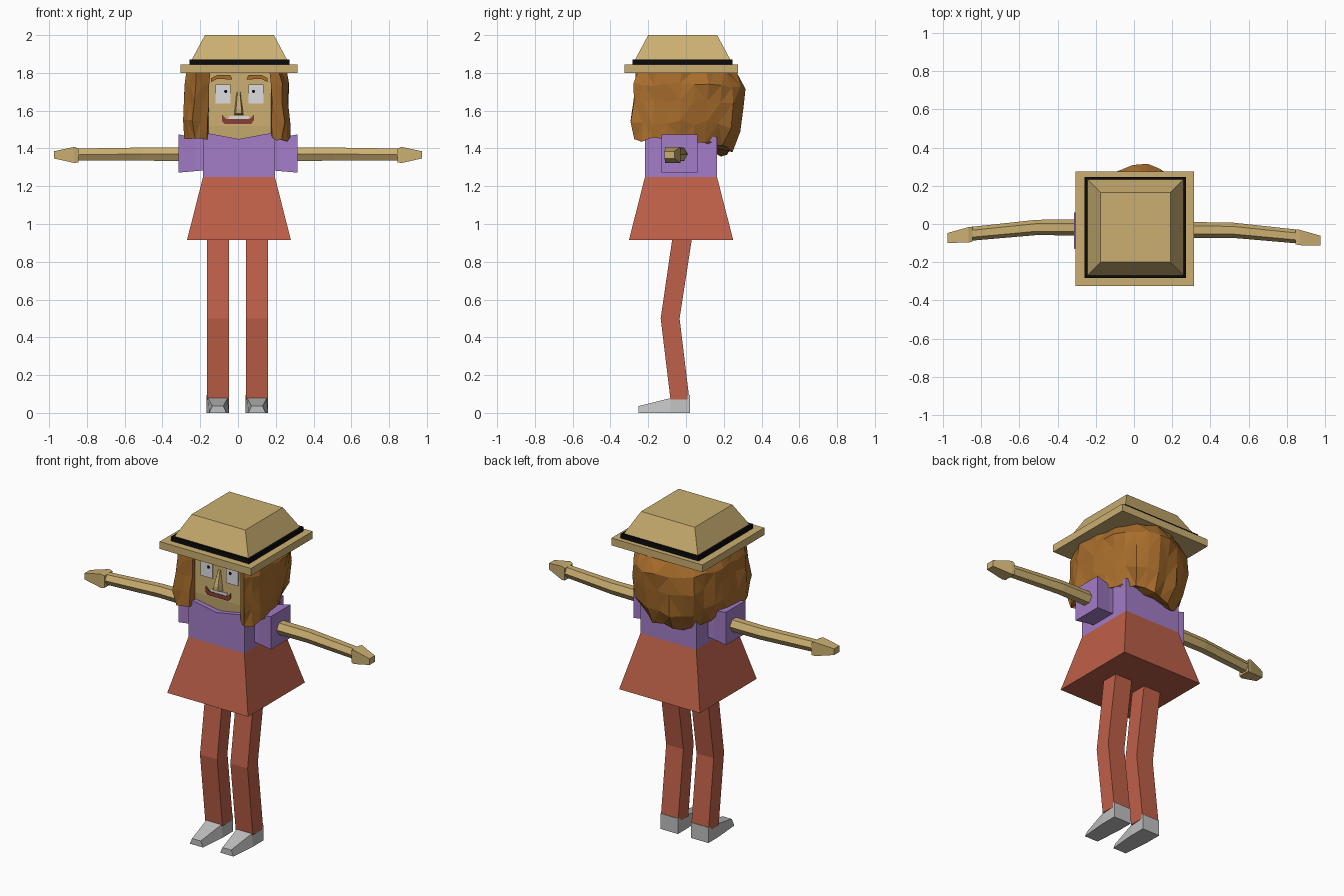
import bpy, bmesh, math, random
from mathutils import Vector

if "Cube" in bpy.data.objects:
    bpy.data.objects.remove(bpy.data.objects["Cube"])

random.seed(4)


def material(name, r, g, b):
    m = bpy.data.materials.new(name)
    lin = [((c / 255 + 0.055) / 1.055) ** 2.4 if c > 10 else c / 255 / 12.92 for c in (r, g, b)]
    m.diffuse_color = (*lin, 1)
    m.use_nodes = True
    m.node_tree.nodes["Principled BSDF"].inputs["Base Color"].default_value = m.diffuse_color
    return m


SKIN = material("straw skin", 203, 175, 113)
PURPLE = material("purple shirt", 163, 124, 199)
RED = material("brick red", 190, 96, 72)
HAIR = material("ginger hair", 168, 109, 44)
GREY = material("shoe grey", 192, 192, 192)
WHITE = material("white", 222, 222, 224)
BLACK = material("black", 10, 10, 10)
MAROON = material("lip maroon", 135, 62, 52)


def finish(name, bm, mat):
    bmesh.ops.recalc_face_normals(bm, faces=bm.faces)
    me = bpy.data.meshes.new(name)
    bm.to_mesh(me)
    bm.free()
    me.materials.append(mat)
    ob = bpy.data.objects.new(name, me)
    bpy.context.collection.objects.link(ob)
    return ob


def loft(name, rings, mat, closed=False):
    """Skin a list of equal-length rings and cap the ends."""
    bm = bmesh.new()
    vs = [[bm.verts.new(p) for p in r] for r in rings]
    n = len(rings[0])
    for a, b in zip(vs, vs[1:]):
        for i in range(n):
            j = (i + 1) % n
            bm.faces.new((a[i], a[j], b[j], b[i]))
    bm.faces.new(vs[0])
    bm.faces.new(vs[-1])
    return finish(name, bm, mat)


def rect(x0, x1, y0, y1, z):
    return [(x0, y0, z), (x1, y0, z), (x1, y1, z), (x0, y1, z)]


def box(name, x0, x1, y0, y1, z0, z1, mat):
    return loft(name, [rect(x0, x1, y0, y1, z0), rect(x0, x1, y0, y1, z1)], mat)


def plate(name, pts, y, mat, t=0.008):
    """Thin facial plate from an x-z outline."""
    return loft(name, [[(x, y, z) for x, z in pts], [(x, y - t, z) for x, z in pts]], mat)


# Hat
box("hat_brim", -0.305, 0.315, -0.325, 0.275, 1.80, 1.845, SKIN)
box("hat_band", -0.258, 0.272, -0.282, 0.247, 1.845, 1.872, BLACK)
loft("hat_crown", [rect(-0.25, 0.265, -0.275, 0.24, 1.86),
                   rect(-0.175, 0.19, -0.20, 0.165, 2.0)], SKIN)

# Skirt and shirt, with a shallow V neckline at the front
loft("skirt", [rect(-0.27, 0.28, -0.302, 0.25, 0.915),
               rect(-0.185, 0.195, -0.217, 0.164, 1.25)], RED)
top = [(-0.185, -0.217, 1.485), (0.005, -0.217, 1.45), (0.195, -0.217, 1.485),
       (0.195, 0.164, 1.46), (0.005, 0.164, 1.45), (-0.185, 0.164, 1.46)]
loft("shirt", [[(x, y, 1.25) for x, y, z in top], top], PURPLE)

# Head
loft("head", [rect(-0.165, 0.175, -0.18, 0.15, 1.42), rect(-0.18, 0.19, -0.188, 0.15, 1.52),
              rect(-0.18, 0.19, -0.183, 0.15, 1.81)], SKIN)

# Face
for side, x in (("left", -0.08), ("right", 0.095)):
    s = 1 if x > 0 else -1
    plate(side + "_eye", [(x - .04, 1.637), (x + .04, 1.637), (x + .04, 1.738), (x - .04, 1.738)],
          -0.181, WHITE, 0.012)
    p = x + (0.015 if s < 0 else -0.013)
    plate(side + "_pupil", [(p + .009 * math.cos(a), 1.702 + .009 * math.sin(a))
                            for a in (math.tau * k / 6 for k in range(6))], -0.192, BLACK, 0.004)
    plate(side + "_brow", [(x - s * .05, 1.765), (x - s * .04, 1.788), (x + s * .03, 1.788),
                           (x + s * .062, 1.772), (x + s * .062, 1.752), (x + s * .03, 1.768)],
          -0.181, HAIR, 0.012)
plate("lips", [(-.085, 1.545), (-.07, 1.53), (.07, 1.53), (.085, 1.55), (.085, 1.578),
               (.06, 1.555), (-.06, 1.555), (-.085, 1.578)], -0.183, MAROON, 0.012)
plate("teeth", [(-.055, 1.553), (.055, 1.553), (.06, 1.572), (-.045, 1.572)], -0.183, WHITE, 0.009)
loft("nose", [[(-.022, -.18, 1.575), (.03, -.18, 1.575), (.02, -.222, 1.585), (-.012, -.222, 1.585)],
              [(-.018, -.18, 1.61), (.026, -.18, 1.61), (.018, -.222, 1.61), (-.01, -.222, 1.61)],
              [(-.008, -.18, 1.70), (.016, -.18, 1.70), (.01, -.19, 1.70), (-.002, -.19, 1.70)]], SKIN)

# Hair: columns swept from one front lock round the back to the other (x, y, lower z)
columns = [(-.165, -.24, 1.44), (-.24, -.29, 1.45), (-.295, -.18, 1.46), (-.29, -.03, 1.45),
           (-.27, .10, 1.42), (-.21, .22, 1.37), (-.08, .285, 1.36), (.07, .315, 1.39),
           (.19, .25, 1.41), (.25, .12, 1.44), (.275, -.03, 1.45), (.28, -.18, 1.45),
           (.245, -.29, 1.44), (.185, -.24, 1.46)]
steps = (0, 0.2, 0.45, 0.75, 1)
front_scale = (0.9, 0.95, 0.95, 0.99, 0.97)
back_scale = (0.82, 1.0, 0.98, 0.93, 0.76)
dense = []
for a, b in zip(columns, columns[1:]):
    dense += [a, tuple((p + q) / 2 for p, q in zip(a, b))]
dense.append(columns[-1])
rings = []
for x, y, low in dense:
    w = min(1, max(0, (y + 0.1) / 0.3))
    outer, inner = [], []
    for t, f, k in zip(steps, front_scale, back_scale):
        s = f * (1 - w) + k * w + random.uniform(-0.03, 0.03)
        z = 1.81 + (low - 1.81) * t + (random.uniform(-0.012, 0.012) if t else 0)
        outer.append((x * s, y * s, z))
        inner.append((max(-.182, min(.192, x * .95)), max(-.192, min(.15, y * .8)),
                      z + (0.02 if t == 1 else 0)))
    rings.append(outer + inner[::-1])
hair = loft("hair", rings, HAIR)
bm = bmesh.new()
bm.from_mesh(hair.data)
bmesh.ops.triangulate(bm, faces=bm.faces)
bm.to_mesh(hair.data)
bm.free()


def cross(x, cy, cz, r, n=6):
    return [(x, cy + r * math.cos(math.tau * k / n), cz + r * math.sin(math.tau * k / n + 0.0))
            for k in range(n)]


def rect_x(x, y0, y1, z0, z1):
    return [(x, y0, z0), (x, y1, z0), (x, y1, z1), (x, y0, z1)]


# Sleeves, arms and hands
for side, s in (("left", -1), ("right", 1)):
    c = 0.002 if s > 0 else -0.004
    dy = -0.006 if s > 0 else 0.008
    loft(side + "_sleeve", [rect_x(s * 0.17, -0.12, 0.05, 1.285, 1.45),
                            rect_x(s * 0.22 + c, -0.12, 0.05, 1.28, 1.455),
                            rect_x(s * 0.315, -0.13, 0.06, 1.272, 1.475)], PURPLE)
    loft(side + "_arm", [cross(s * 0.29, -0.026 + dy, 1.37, 0.042),
                         cross(s * 0.51, -0.026 + dy, 1.37, 0.040),
                         cross(s * 0.86, -0.060 + dy, 1.368, 0.036)], SKIN)
    loft(side + "_hand", [rect_x(s * 0.845, -0.100 + dy, -0.022 + dy, 1.326, 1.400),
                          rect_x(s * 0.865, -0.105 + dy, -0.024 + dy, 1.323, 1.408),
                          rect_x(s * 0.975, -0.107 + dy, -0.055 + dy, 1.347, 1.385)], SKIN)

# Bent legs and wedge shoes
for side, x0 in (("left", -0.165), ("right", 0.042)):
    x1 = x0 + 0.117
    loft(side + "_leg", [rect(x0, x1, -0.082, 0.018, 0.07), rect(x0, x1, -0.134, -0.034, 0.50),
                         rect(x0, x1, -0.070, 0.034, 0.94)], RED)
    a, b = x0 - 0.001, x1 + 0.001
    outline = [(a, b, 0.02, 0.095), (a, b, -0.082, 0.078), (a + .014, b - .014, -0.252, 0.036)]
    loft(side + "_shoe", [[(p, y, 0), (q, y, 0), (q - i * .008, y, h), (p + i * .008, y, h)]
                          for i, (p, q, y, h) in enumerate(outline)], GREY)
